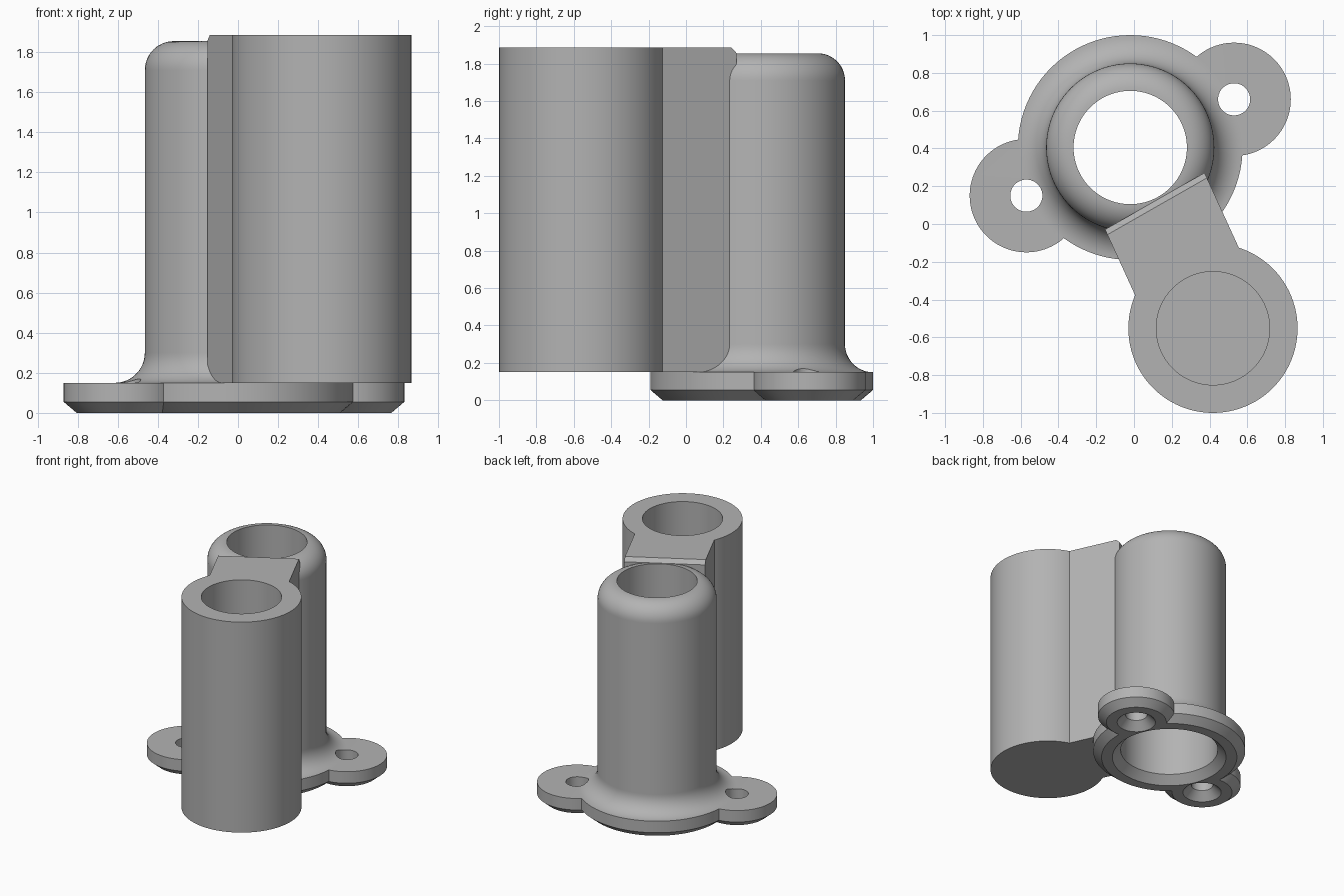
import bpy, bmesh, math
from mathutils import Vector

if "Cube" in bpy.data.objects:
    bpy.data.objects.remove(bpy.data.objects["Cube"])

SEG = 96
TUBE = Vector((-0.02, 0.405))
ROD = Vector((0.418, -0.552))
EARS = [Vector((0.53, 0.66)), Vector((-0.57, 0.15))]
TOP, PLATE = 1.885, 0.15

grey = bpy.data.materials.new("plain grey")
grey.diffuse_color = (0.45, 0.45, 0.45, 1)
grey.use_nodes = True
grey.node_tree.nodes["Principled BSDF"].inputs["Base Color"].default_value = grey.diffuse_color


def finish(bm, name):
    bmesh.ops.recalc_face_normals(bm, faces=bm.faces)
    mesh = bpy.data.meshes.new(name)
    bm.to_mesh(mesh)
    bm.free()
    mesh.materials.append(grey)
    obj = bpy.data.objects.new(name, mesh)
    bpy.context.collection.objects.link(obj)
    return obj


def turned(name, centre, profile, seg=SEG):
    """Solid of revolution from (radius, z) points, capped at both ends."""
    bm = bmesh.new()
    rings = []
    for r, z in profile:
        rings.append([bm.verts.new((centre.x + r * math.cos(2 * math.pi * i / seg),
                                    centre.y + r * math.sin(2 * math.pi * i / seg), z))
                      for i in range(seg)])
    for a, b in zip(rings, rings[1:]):
        for i in range(seg):
            j = (i + 1) % seg
            bm.faces.new((a[i], a[j], b[j], b[i]))
    bm.faces.new(rings[0])
    bm.faces.new(rings[-1])
    return finish(bm, name)


def arc(cr, cz, r, start, end, n=12):
    return [(cr + r * math.cos(math.radians(start + (end - start) * i / n)),
             cz + r * math.sin(math.radians(start + (end - start) * i / n)))
            for i in range(n + 1)]


def combine(target, other, operation):
    mod = target.modifiers.new(other.name, 'BOOLEAN')
    mod.operation, mod.solver, mod.object = operation, 'EXACT', other
    bpy.context.view_layer.objects.active = target
    bpy.ops.object.modifier_apply(modifier=mod.name)
    bpy.data.objects.remove(other)


# Upright tube: chamfered flange, concave foot fillet, rounded shoulder
body = turned("double_post_bracket", TUBE,
              [(0.53, 0), (0.595, 0.055), (0.595, PLATE - 0.001)]
              + arc(0.595, 0.30, 0.15, 270, 180)
              + arc(0.30, 1.71, 0.145, 0, 90))

# Mounting ears
for c in EARS:
    ear = turned("mounting_ear", c, [(0.235, 0), (0.30, 0.055), (0.30, PLATE)])
    combine(body, ear, 'UNION')

# Second post
combine(body, turned("second_post", ROD, [(0.448, PLATE), (0.448, TOP)]), 'UNION')

# Bridge between the posts, ending on a slanted plane with a chamfered top edge
along = (TUBE - ROD).normalized()
side = Vector((along.y, -along.x))
normal = Vector((-math.sin(math.radians(29.7)), math.cos(math.radians(29.7))))


def bridge_outline(gap):
    plane = TUBE - normal * gap
    pts = []
    for s in (-0.302, 0.302):
        start = ROD + side * s
        reach = (plane - start).dot(normal) / along.dot(normal)
        pts.append((start, start + along * reach))
    return [pts[0][0], pts[1][0], pts[1][1], pts[0][1]]


bm = bmesh.new()
levels = [[bm.verts.new((p.x, p.y, z)) for p in bridge_outline(gap)]
          for z, gap in ((PLATE, 0.311), (TOP - 0.03, 0.311), (TOP, 0.341))]
for a, b in zip(levels, levels[1:]):
    for i in range(4):
        j = (i + 1) % 4
        bm.faces.new((a[i], a[j], b[j], b[i]))
bm.faces.new(levels[0])
bm.faces.new(levels[-1])
combine(body, finish(bm, "bridge"), 'UNION')

# Stepped bore through the tube, widened at the bottom
combine(body, turned("tube_bore", TUBE,
                     [(0.455, -0.01), (0.38, 0.065), (0.38, 0.95), (0.30, 0.95), (0.30, 2)]),
        'DIFFERENCE')
# Blind bore in the second post
combine(body, turned("post_bore", ROD, [(0.30, 0.30), (0.30, 2)]), 'DIFFERENCE')
# Countersunk screw holes
for c in EARS:
    combine(body, turned("screw_hole", c,
                         [(0.16, -0.01), (0.085, 0.065), (0.085, 0.4)], 48), 'DIFFERENCE')

bpy.ops.object.select_all(action='DESELECT')
body.select_set(True)
bpy.context.view_layer.objects.active = body
bpy.ops.object.shade_smooth_by_angle(angle=math.radians(25))
